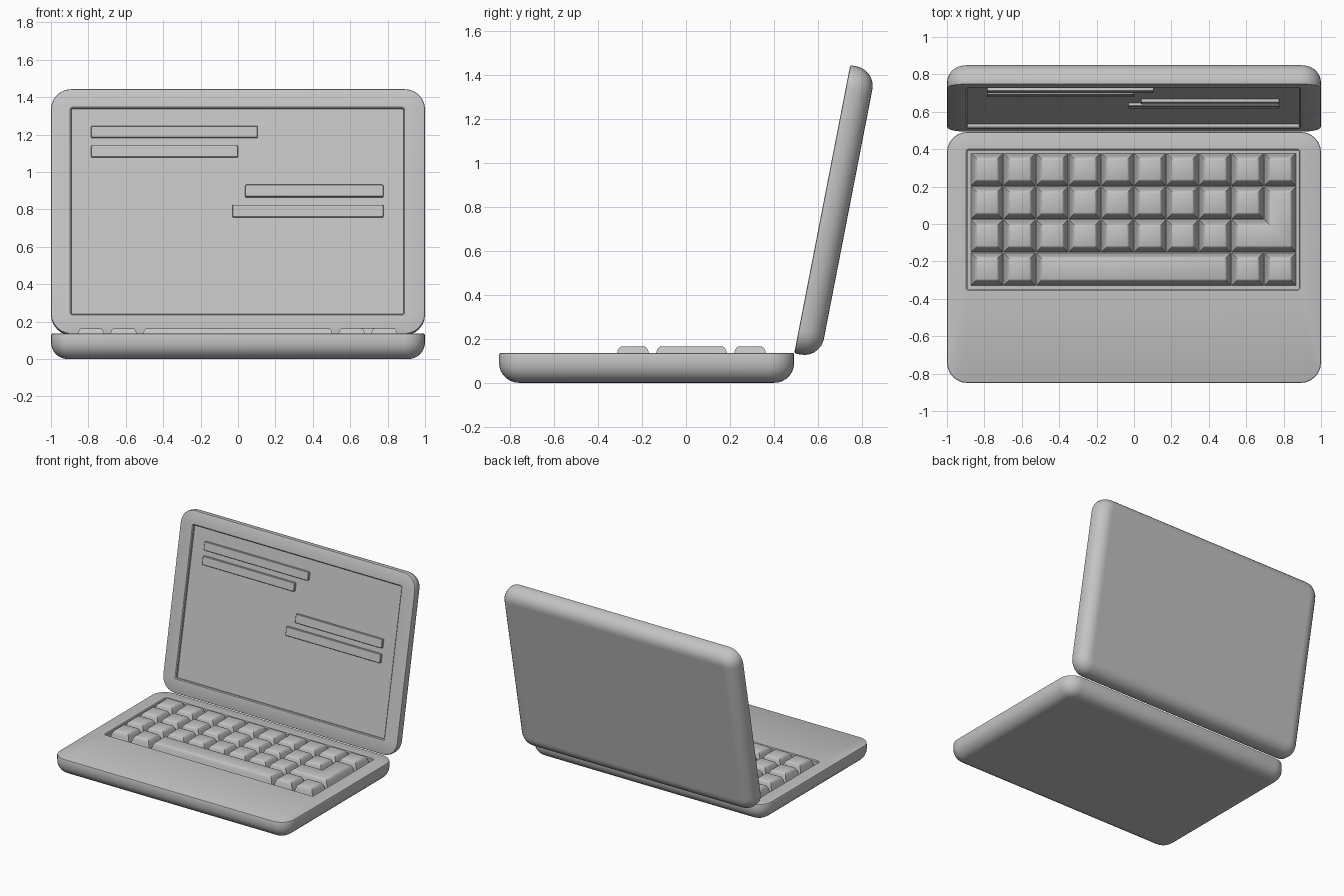
import bpy, bmesh
from math import sin, cos, pi, radians
from mathutils import Matrix, Vector

cube = bpy.data.objects.get("Cube")
if cube:
    bpy.data.objects.remove(cube, do_unlink=True)

grey = bpy.data.materials.new("plain grey")
grey.use_nodes = True
grey.diffuse_color = (0.55, 0.55, 0.55, 1)
grey.node_tree.nodes["Principled BSDF"].inputs["Base Color"].default_value = grey.diffuse_color


def loft(name, rings, matrix=Matrix()):
    """Closed solid skinned through rings that share one point count."""
    bm = bmesh.new()
    loops = [[bm.verts.new(p) for p in ring] for ring in rings]
    for a, b in zip(loops, loops[1:]):
        for i in range(len(a)):
            bm.faces.new((a[i - 1], a[i], b[i], b[i - 1]))
    bm.faces.new(loops[0])
    bm.faces.new(loops[-1])
    bmesh.ops.recalc_face_normals(bm, faces=bm.faces)
    mesh = bpy.data.meshes.new(name)
    bm.to_mesh(mesh)
    bm.free()
    mesh.shade_smooth()
    mesh.set_sharp_from_angle(angle=radians(32))
    mesh.materials.append(grey)
    obj = bpy.data.objects.new(name, mesh)
    obj.matrix_world = matrix
    bpy.context.collection.objects.link(obj)
    return obj


def round_rect(rect, inset, radius, z, steps=6):
    """Rectangle ring with rounded corners, shrunk by inset."""
    x0, x1, y0, y1 = rect
    r = max(radius - inset, 0.004)
    d = inset + r
    corners = ((x1 - d, y1 - d), (x0 + d, y1 - d), (x0 + d, y0 + d), (x1 - d, y0 + d))
    ring = []
    for k, (cx, cy) in enumerate(corners):
        for i in range(steps + 1):
            a = pi / 2 * (k + i / steps)
            ring.append((cx + r * cos(a), cy + r * sin(a), z))
    return ring


def shell(name, rect, bottom, top, recess, depth, matrix=Matrix()):
    """Slab with a rounded underside and a recessed panel on its upper face."""
    curve, corner, edge = 0.09, 0.11, 0.008
    rings = [round_rect(rect, curve + 0.01, corner, bottom)]
    for i in range(8):
        a = pi / 2 * i / 7
        rings.append(round_rect(rect, curve * (1 - sin(a)), corner,
                                bottom + curve * (1 - cos(a))))
    rings.append(round_rect(rect, 0, corner, top - edge))
    rings.append(round_rect(rect, edge * 0.3, corner, top - edge * 0.3))
    rings.append(round_rect(rect, edge, corner, top))
    rings.append(round_rect(recess, 0, 0.012, top))
    rings.append(round_rect(recess, 0.006, 0.012, top - 0.006))
    rings.append(round_rect(recess, 0.006, 0.012, top - depth))
    return loft(name, rings, matrix)


def inset_outline(points, d, z):
    """Move every side of a counter-clockwise outline inward by d."""
    ring = []
    for i, p in enumerate(points):
        p = Vector(p)
        into = (p - Vector(points[i - 1])).normalized()
        out = (Vector(points[(i + 1) % len(points)]) - p).normalized()
        shift = (into.orthogonal() + out.orthogonal()) * d
        ring.append((p.x + shift.x, p.y + shift.y, z))
    return ring


# Base with keyboard well
TOP, HINGE_Y = 0.136, 0.492
WELL = 0.05
shell("base", (-1, 1, -0.85, HINGE_Y), 0, TOP, (-0.897, 0.887, -0.355, 0.4), WELL)

# Keys: tapered caps on a regular grid
KX, KY, DX, DY = -0.873, 0.38, 0.1742, 0.1775


def key(name, cells):
    outline = [(KX + c * DX, KY - r * DY) for c, r in cells]
    sections = ((0.002, TOP - WELL), (0.016, TOP), (0.022, 0.152),
                (0.028, 0.161), (0.036, 0.165))
    loft(name, [inset_outline(outline, d, z) for d, z in sections])


def wide_key(name, col, row, width=1):
    key(name, [(col, row + 1), (col + width, row + 1), (col + width, row), (col, row)])


for row, columns in enumerate((range(10), range(9), range(8), (0, 1, 8, 9))):
    for col in columns:
        wide_key(f"key_row_{row + 1}_{col + 1}", col, row)
wide_key("space_key", 2, 3, 6)
key("enter_key", [(8, 3), (10, 3), (10, 1), (9, 1), (9, 2), (8, 2)])

# Lid, built flat with its hinge edge at the origin, then tilted open
TILT = radians(11)
open_lid = Matrix.Translation((0, HINGE_Y, TOP - 0.002)) @ Matrix.Rotation(pi / 2 - TILT, 4, "X")
SCREEN = 0.022
shell("lid", (-1, 1, 0, 1.335), -0.12, 0, (-0.897, 0.89, 0.103, 1.235), SCREEN, open_lid)

# Raised bars on the screen: left, right, lower and upper height
bars = ((-0.785, 0.105, 1.187, 1.25), (-0.785, 0.0, 1.083, 1.146),
        (0.038, 0.777, 0.87, 0.935), (-0.03, 0.777, 0.763, 0.828))
for n, (x0, x1, z0, z1) in enumerate(bars):
    rect = (x0, x1, (z0 - TOP) / cos(TILT), (z1 - TOP) / cos(TILT))
    loft(f"screen_bar_{n + 1}",
         [round_rect(rect, inset, 0.006, z, 2)
          for inset, z in ((0, -SCREEN - 0.004), (0, -0.006), (0.003, -0.003))], open_lid)
